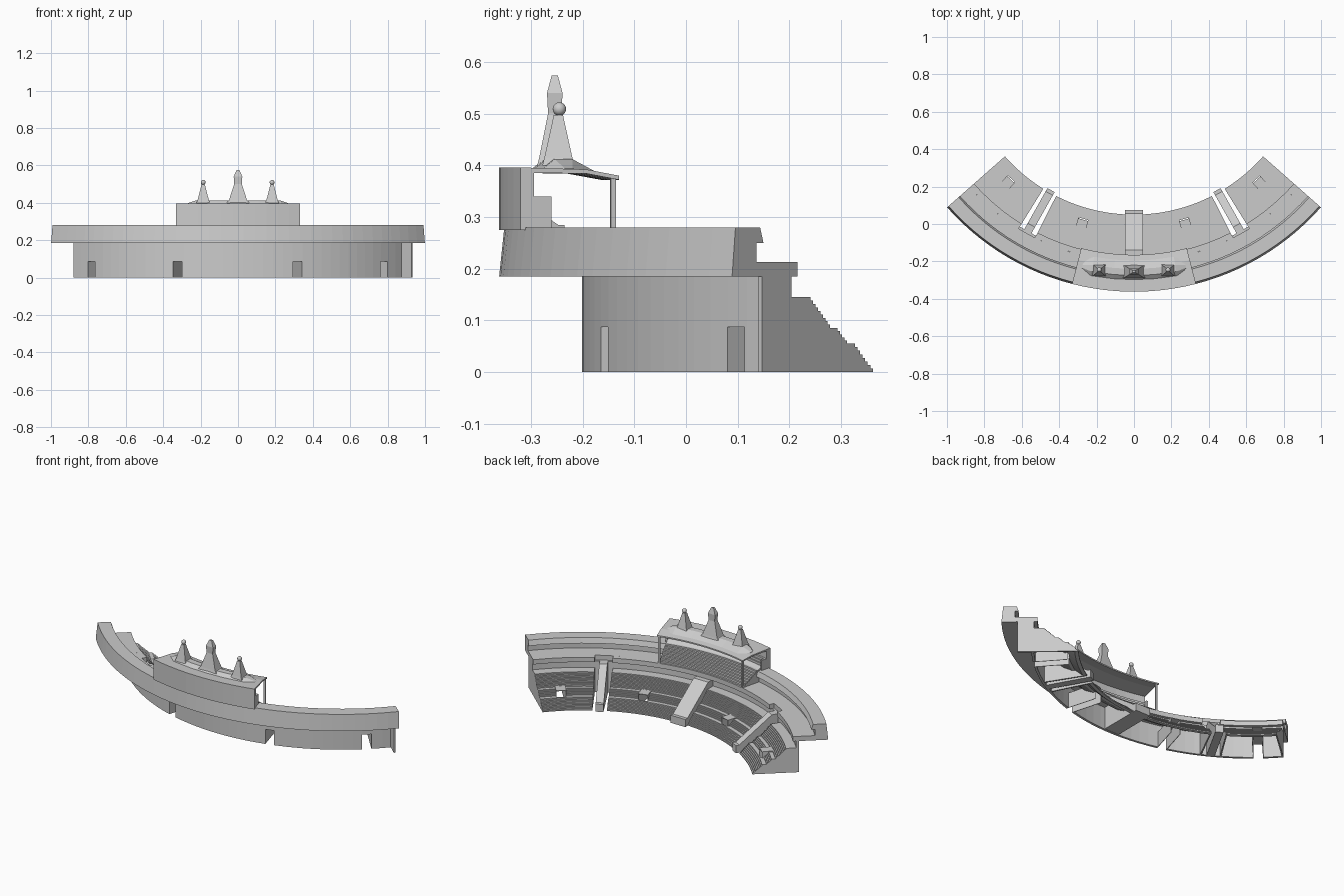
import bpy, bmesh, math

if "Cube" in bpy.data.objects:
    bpy.data.objects.remove(bpy.data.objects["Cube"])

CY = 0.97            # centre of the arc in y
END = 48.6           # half angle of the stand
GAP = (26.9, 31.8)   # stairway gap on each side
SECTIONS = [(-END, -GAP[1]), (-GAP[0], GAP[0]), (GAP[1], END)]


def polar(r, deg, z, t=0.0):
    a = math.radians(deg)
    return (r * math.sin(a) + t * math.cos(a), CY - r * math.cos(a) + t * math.sin(a), z)


def loft(name, rings):
    """Skin a list of equal-length point rings and cap both ends."""
    bm = bmesh.new()
    vs = [[bm.verts.new(p) for p in ring] for ring in rings]
    n = len(rings[0])
    for a, b in zip(vs, vs[1:]):
        for i in range(n):
            j = (i + 1) % n
            bm.faces.new((a[i], a[j], b[j], b[i]))
    bm.faces.new(vs[0][::-1])
    bm.faces.new(vs[-1])
    bmesh.ops.recalc_face_normals(bm, faces=bm.faces)
    me = bpy.data.meshes.new(name)
    bm.to_mesh(me)
    bm.free()
    ob = bpy.data.objects.new(name, me)
    bpy.context.collection.objects.link(ob)
    return ob


def arc(name, profile, a0, a1, step=2.6):
    """Sweep an (r, z) profile around the arc centre."""
    n = max(1, round((a1 - a0) / step))
    return loft(name, [[polar(r, a0 + (a1 - a0) * i / n, z) for r, z in profile]
                       for i in range(n + 1)])


def slab(name, profile, deg, t0, t1):
    """Extrude an (r, z) profile straight, sideways at one angle."""
    return loft(name, [[polar(r, deg, z, t) for r, z in profile] for t in (t0, t1)])


def rect(r0, r1, z0, z1):
    return [(r0, z0), (r1, z0), (r1, z1), (r0, z1)]


def steps(r0, z0, r1, z1, n):
    pts = []
    for i in range(n):
        r = r0 + (r1 - r0) * i / n
        pts += [(r, z0 + (z1 - z0) * i / n), (r, z0 + (z1 - z0) * (i + 1) / n)]
    return pts + [(r1, z1)]


def cut(ob, cutters):
    for c in cutters:
        m = ob.modifiers.new("doorway", "BOOLEAN")
        m.operation = "DIFFERENCE"
        m.solver = "EXACT"
        m.object = c


# Doorway cutters
DOORS = (-42, -16, 15.8, 41.8)
cutters = []
for d in DOORS:
    c = slab("doorway_cutter", rect(0.98, 1.25, -0.02, 0.087), d, -0.025, 0.025)
    c.hide_render = True
    c.hide_set(True)
    cutters.append(c)

# Lower stand: stepped seating as a hollow shell, with end walls
seat_top = (steps(0.92, 0, 0.98, 0.055, 8) + steps(0.996, 0.055, 1.03, 0.085, 5)
            + steps(1.045, 0.085, 1.109, 0.145, 9))
shell = seat_top + [(1.16, 0.145), (1.16, 0.132), (1.115, 0.132), (1.05, 0.07),
                    (1.0, 0.042), (0.985, 0.042), (0.94, 0)]
cap = seat_top + [(1.16, 0.145), (1.16, 0)]
for a0, a1 in SECTIONS:
    cut(arc("lower_seating", shell, a0, a1), cutters)
    arc("section_end_wall", cap, a0, a0 + 0.4)
    arc("section_end_wall", cap, a1 - 0.4, a1)
    # lip of the upper deck in front of the wall
    arc("upper_deck_lip", rect(1.14, 1.17, 0.185, 0.213), a0, a1)

# Outer wall with doorways and the end plate
cut(arc("lower_outer_wall", rect(1.158, 1.172, 0, 0.185), -END, END), cutters)
arc("end_plate", rect(1.16, 1.245, 0, 0.185), END - 0.4, END)

# Entrance passages
for d in DOORS:
    slab("passage_roof", rect(0.985, 1.165, 0.087, 0.091), d, -0.028, 0.028)
    for s in (-1, 1):
        slab("passage_side", rect(0.985, 1.165, 0, 0.087), d, s * 0.025, s * 0.028)

# Raised stair ramps in the gaps and the centre aisle
ramp = [(0.905, 0), (0.905, 0.045), (0.925, 0.045), (1.12, 0.185), (1.165, 0.185), (1.165, 0)]
mid = (GAP[0] + GAP[1]) / 2
for d, w in ((-mid, 0.022), (mid, 0.022), (0, 0.048)):
    slab("stair_ramp", [(r - 0.01 * (d == 0), z) for r, z in ramp], d, -w, w)

# Upper tier: deck, back wall and overhanging top
arc("upper_tier", [(1.17, 0.185), (1.332, 0.185), (1.322, 0.28), (1.25, 0.28),
                   (1.24, 0.25), (1.26, 0.25), (1.26, 0.213), (1.17, 0.213)], -END, END)

# Central pavilion: back wall, seating, roof and corner posts
P = 14.4
arc("pavilion_back_wall", rect(1.305, 1.332, 0.275, 0.388), -P, P)
arc("pavilion_seating", steps(1.15, 0.213, 1.255, 0.285, 8)
    + steps(1.275, 0.285, 1.3, 0.34, 4)[1:] + [(1.31, 0.34), (1.31, 0.213)], -P + 0.4, P - 0.4)
for a in (-P, P - 0.5):
    arc("pavilion_side_block", rect(1.27, 1.32, 0.27, 0.34), a, a + 0.5)
arc("pavilion_roof", [(1.135, 0.372), (1.135, 0.38), (1.2, 0.392), (1.332, 0.396),
                      (1.332, 0.386), (1.2, 0.384)], -P, P)
for a in (-13.9, 13.9):
    slab("roof_post", rect(1.14, 1.15, 0.213, 0.378), a, -0.005, 0.005)

# Hipped ridge on the roof
loft("roof_ridge", [[polar(r, a, z) for r, z in
                     ((1.2 - k * 0.035, 0.388), (1.222 - k * 0.012, 0.392 + 0.02 * k),
                      (1.235 + k * 0.01, 0.392 + 0.02 * k), (1.245 + k * 0.03, 0.388))]
                    for a, k in ((-13, 0.1), (-10.5, 1), (-5, 1), (0, 1), (5, 1), (10.5, 1), (13, 0.1))])


# Square spires
def spire(name, x, y, sections):
    return loft(name, [[(x + sx * w, y + sy * d, z) for sx, sy in
                        ((-1, -1), (1, -1), (1, 1), (-1, 1))] for w, d, z in sections])


spire("central_spire", 0, -0.254, [(0.06, 0.034, 0.40), (0.048, 0.03, 0.415), (0.02, 0.013, 0.5),
                                   (0.023, 0.015, 0.54), (0.008, 0.006, 0.574)])
for x in (-0.186, 0.182):
    spire("side_spire", x, -0.247, [(0.036, 0.031, 0.40), (0.03, 0.027, 0.415), (0.009, 0.009, 0.497)])
    bpy.ops.mesh.primitive_uv_sphere_add(segments=16, ring_count=10, radius=0.013,
                                         location=(x, -0.245, 0.509))
    bpy.context.object.name = "spire_ball"
    bpy.ops.object.shade_smooth()
